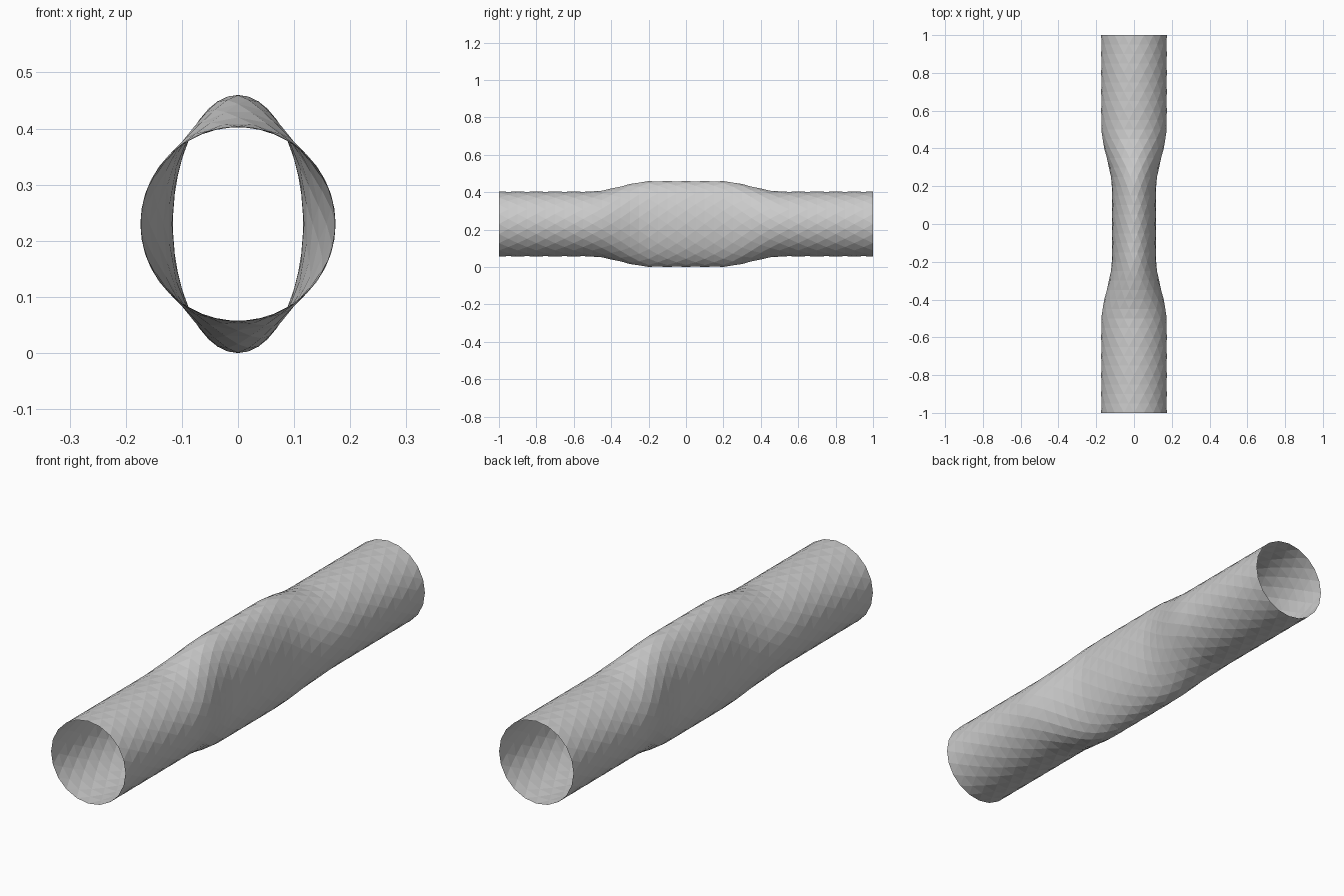
import bpy, bmesh
from math import sin, cos, pi

if "Cube" in bpy.data.objects:
    bpy.data.objects.remove(bpy.data.objects["Cube"])

SIDES, RINGS = 20, 40
R, HALF_W, HALF_H, CZ = 0.174, 0.117, 0.23, 0.23


def pinch(y):
    """1 in the squeezed middle, easing to 0 at the round ends."""
    t = min(max((0.52 - abs(y)) / 0.34, 0), 1)
    return t * t * (3 - 2 * t)


# Open tube: round ends, squeezed to a tall ellipse in the middle
bm = bmesh.new()
rings = []
for i in range(RINGS + 1):
    y = -1 + 2 * i / RINGS
    k = pinch(y)
    rx, rz = R + (HALF_W - R) * k, R + (HALF_H - R) * k
    ring = []
    for j in range(SIDES):
        a = 2 * pi * (j + 0.5 * (i % 2)) / SIDES
        ring.append(bm.verts.new((rx * cos(a), y, CZ + rz * sin(a))))
    rings.append(ring)

# Staggered rings joined by flat triangles
for i in range(RINGS):
    a, b = rings[i], rings[i + 1]
    for j in range(SIDES):
        n = (j + 1) % SIDES
        if i % 2 == 0:
            bm.faces.new((a[j], a[n], b[j]))
            bm.faces.new((a[n], b[n], b[j]))
        else:
            bm.faces.new((a[j], b[n], b[j]))
            bm.faces.new((a[j], a[n], b[n]))
bmesh.ops.recalc_face_normals(bm, faces=bm.faces)

# Make sure the normals point outwards
bm.faces.ensure_lookup_table()
f = bm.faces[0]
c = f.calc_center_median()
if f.normal.x * c.x + f.normal.z * (c.z - CZ) < 0:
    bmesh.ops.reverse_faces(bm, faces=bm.faces)

mesh = bpy.data.meshes.new("pinched_tube")
bm.to_mesh(mesh)
bm.free()
bpy.context.collection.objects.link(bpy.data.objects.new("pinched_tube", mesh))
